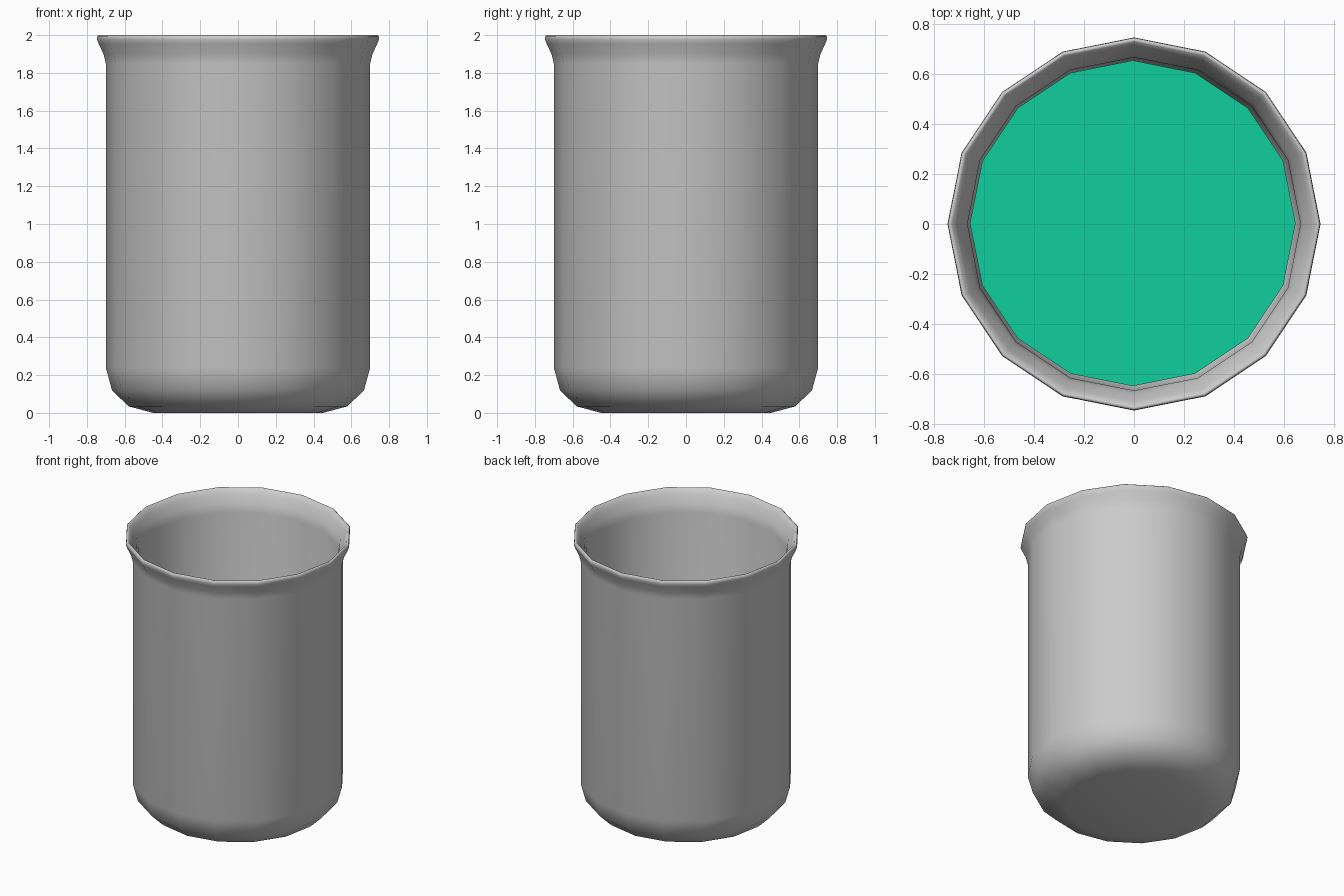
import bpy, bmesh, math

if "Cube" in bpy.data.objects:
    bpy.data.objects.remove(bpy.data.objects["Cube"])

SIDES = 16


def lathe(name, profile, angle=60, offset=(0, 0)):
    """Revolve (radius, z) points about z; open ends are capped with flat discs."""
    bm = bmesh.new()
    rings = []
    for r, z in profile:
        rings.append([bm.verts.new((r * math.cos(2 * math.pi * i / SIDES) + offset[0],
                                    r * math.sin(2 * math.pi * i / SIDES) + offset[1], z))
                      for i in range(SIDES)])
    for a, b in zip(rings, rings[1:]):
        for i in range(SIDES):
            j = (i + 1) % SIDES
            bm.faces.new((a[i], a[j], b[j], b[i]))
    bm.faces.new(rings[0][::-1])
    bm.faces.new(rings[-1])
    mesh = bpy.data.meshes.new(name)
    bm.to_mesh(mesh)
    bm.free()
    obj = bpy.data.objects.new(name, mesh)
    bpy.context.collection.objects.link(obj)
    bpy.ops.object.select_all(action='DESELECT')
    obj.select_set(True)
    bpy.context.view_layer.objects.active = obj
    bpy.ops.object.shade_smooth_by_angle(angle=math.radians(angle))
    return obj


# Glass beaker: outside wall up, over the flared lip, inside wall down
outer = [(0.45, 0), (0.58, 0.035), (0.667, 0.12), (0.70, 0.24), (0.70, 1.85),
         (0.712, 1.9), (0.738, 1.955), (0.747, 1.978), (0.745, 1.995), (0.738, 2.0)]
inner = [(0.73, 1.997), (0.712, 1.965), (0.68, 1.91), (0.667, 1.85),
         (0.665, 0.25), (0.635, 0.145), (0.56, 0.07), (0.44, 0.037)]
lathe("beaker", outer + inner, 80)

# Liquid filling the lower half
liquid = lathe("liquid", [(0.43, 0.042), (0.55, 0.077), (0.622, 0.15),
                          (0.652, 0.25), (0.652, 1.0)], 50, (-0.005, 0.003))
green = bpy.data.materials.new("green_liquid")
green.diffuse_color = (0.005, 0.62, 0.34, 1)
green.use_nodes = True
green.node_tree.nodes["Principled BSDF"].inputs["Base Color"].default_value = green.diffuse_color
liquid.data.materials.append(green)
